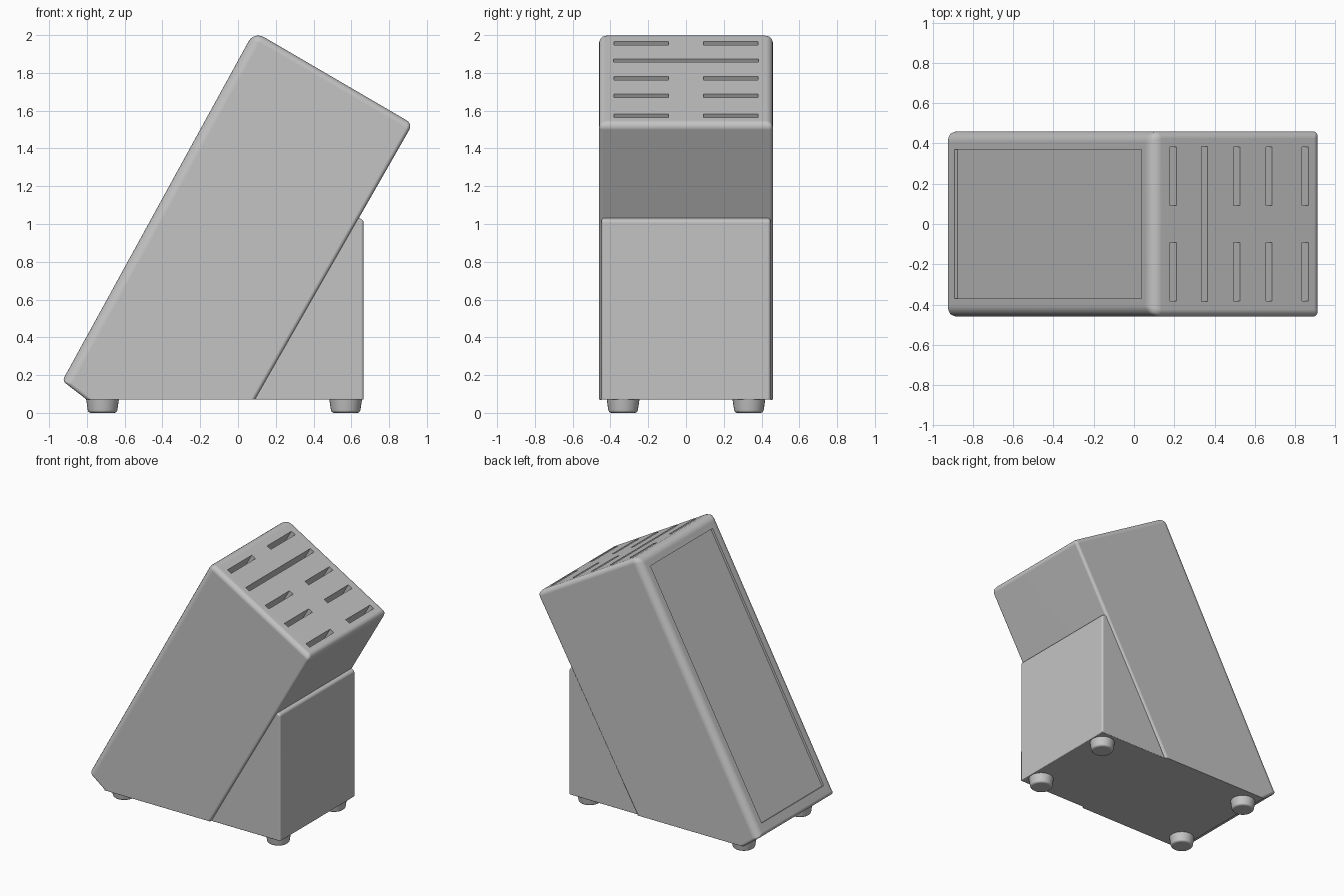
import bpy, bmesh
from math import radians
from mathutils import Vector, Matrix

cube = bpy.data.objects.get("Cube")
if cube:
    bpy.data.objects.remove(cube, do_unlink=True)

grey = bpy.data.materials.new("plain grey")
grey.use_nodes = True
colour = (0.55, 0.55, 0.55, 1)
grey.diffuse_color = colour
grey.node_tree.nodes["Principled BSDF"].inputs["Base Color"].default_value = colour


def make_object(name, bm):
    bmesh.ops.recalc_face_normals(bm, faces=bm.faces)
    mesh = bpy.data.meshes.new(name)
    bm.to_mesh(mesh)
    bm.free()
    mesh.materials.append(grey)
    obj = bpy.data.objects.new(name, mesh)
    bpy.context.collection.objects.link(obj)
    return obj


def activate(obj):
    bpy.ops.object.select_all(action='DESELECT')
    obj.select_set(True)
    bpy.context.view_layer.objects.active = obj


def smooth(obj):
    activate(obj)
    bpy.ops.object.shade_smooth_by_angle(angle=radians(35))
    weighted = obj.modifiers.new("even_normals", 'WEIGHTED_NORMAL')
    weighted.keep_sharp = True


def prism(name, profile, half_depth, width, weight_rule):
    """Extrude an xz profile along y and round its edges by a rule."""
    bm = bmesh.new()
    face = bm.faces.new([bm.verts.new((x, -half_depth, z)) for x, z in profile])
    grown = bmesh.ops.extrude_face_region(bm, geom=[face])["geom"]
    moved = [v for v in grown if isinstance(v, bmesh.types.BMVert)]
    bmesh.ops.translate(bm, verts=moved, vec=(0, 2 * half_depth, 0))
    layer = bm.edges.layers.float.new("bevel_weight_edge")
    for edge in bm.edges:
        a, b = (v.co for v in edge.verts)
        edge[layer] = weight_rule(a, b)
    obj = make_object(name, bm)
    bevel = obj.modifiers.new("rounding", 'BEVEL')
    bevel.limit_method = 'WEIGHT'
    bevel.width = width
    bevel.segments = 5
    activate(obj)
    bpy.ops.object.modifier_apply(modifier=bevel.name)
    return obj


def cut_boxes(target, boxes):
    """Cut oriented boxes (centre, along, normal, size) out of the target."""
    bm = bmesh.new()
    for centre, along, normal, size in boxes:
        frame = Matrix((along, normal.cross(along), normal)).transposed().to_4x4()
        bmesh.ops.create_cube(bm, size=1, matrix=Matrix.Translation(centre) @ frame
                              @ Matrix.Diagonal((*size, 1)))
    cutter = make_object("recess_cutter", bm)
    cutter.hide_render = True
    boolean = target.modifiers.new("recesses", 'BOOLEAN')
    boolean.operation = 'DIFFERENCE'
    boolean.solver = 'EXACT'
    boolean.object = cutter
    activate(target)
    bpy.ops.object.modifier_apply(modifier=boolean.name)
    bpy.data.objects.remove(cutter, do_unlink=True)


# Slanted main block
low, peak, tip = (-0.93, 0.17), (0.085, 2.02), (0.925, 1.53)
foot_left, foot_right = (-0.80, 0.07), (0.09, 0.07)


def block_rounding(a, b):
    if max(a.z, b.z) < 0.1:
        return 0.05
    if (a.z + b.z) / 2 > 2:
        return 1.0
    if min(a.x, b.x) < -0.9 and max(a.z, b.z) > 2:
        return 0.9
    if min(a.z, b.z) > 1.5:
        return 0.6
    return 0.35


block = prism("slanted_block", [low, foot_left, foot_right, tip, peak],
              0.46, 0.06, block_rounding)

low_v, peak_v, tip_v = (Vector((x, 0, z)) for x, z in (low, peak, tip))
boxes = []

# Shallow recessed panel on the long slanted face
up_slope = (peak_v - low_v).normalized()
panel_normal = Vector((-up_slope.z, 0, up_slope.x))
boxes.append((low_v + up_slope * 1.045, up_slope, panel_normal, (1.93, 0.74, 0.034)))

# Knife slots in the top face: one full-width row, the others split in two
down_slope = (tip_v - peak_v).normalized()
top_normal = Vector((-down_slope.z, 0, down_slope.x))
for row, x in enumerate((0.195, 0.35, 0.51, 0.67, 0.85)):
    middle = peak_v + down_slope * ((x - peak_v.x) / down_slope.x)
    spans = [(0, 0.77)] if row == 1 else [(-0.237, 0.29), (0.237, 0.29)]
    for y, length in spans:
        boxes.append((middle + Vector((0, y, 0)), down_slope, top_normal,
                      (0.036, length, 0.2)))
cut_boxes(block, boxes)
smooth(block)

# Wedge that props the block up
support = prism("support_wedge",
                [(0.085, 0.07), (0.665, 0.07), (0.665, 1.02), (0.61, 1.045)],
                0.447, 0.014, lambda a, b: 1.0 if max(a.z, b.z) > 1.0 else 0.4)
smooth(support)

# Four tapered round feet
for side, x in (("right", -0.717), ("left", 0.57)):
    for end, y in (("front", -0.333), ("back", 0.333)):
        bm = bmesh.new()
        bmesh.ops.create_cone(bm, cap_ends=True, segments=32, radius1=0.076,
                              radius2=0.088, depth=0.08,
                              matrix=Matrix.Translation((x, y, 0.04)))
        rim = [e for e in bm.edges if all(v.co.z < 0.01 for v in e.verts)]
        bmesh.ops.bevel(bm, geom=rim, offset=0.014, segments=3, profile=0.5,
                        affect='EDGES')
        smooth(make_object(f"{end}_{side}_foot", bm))
